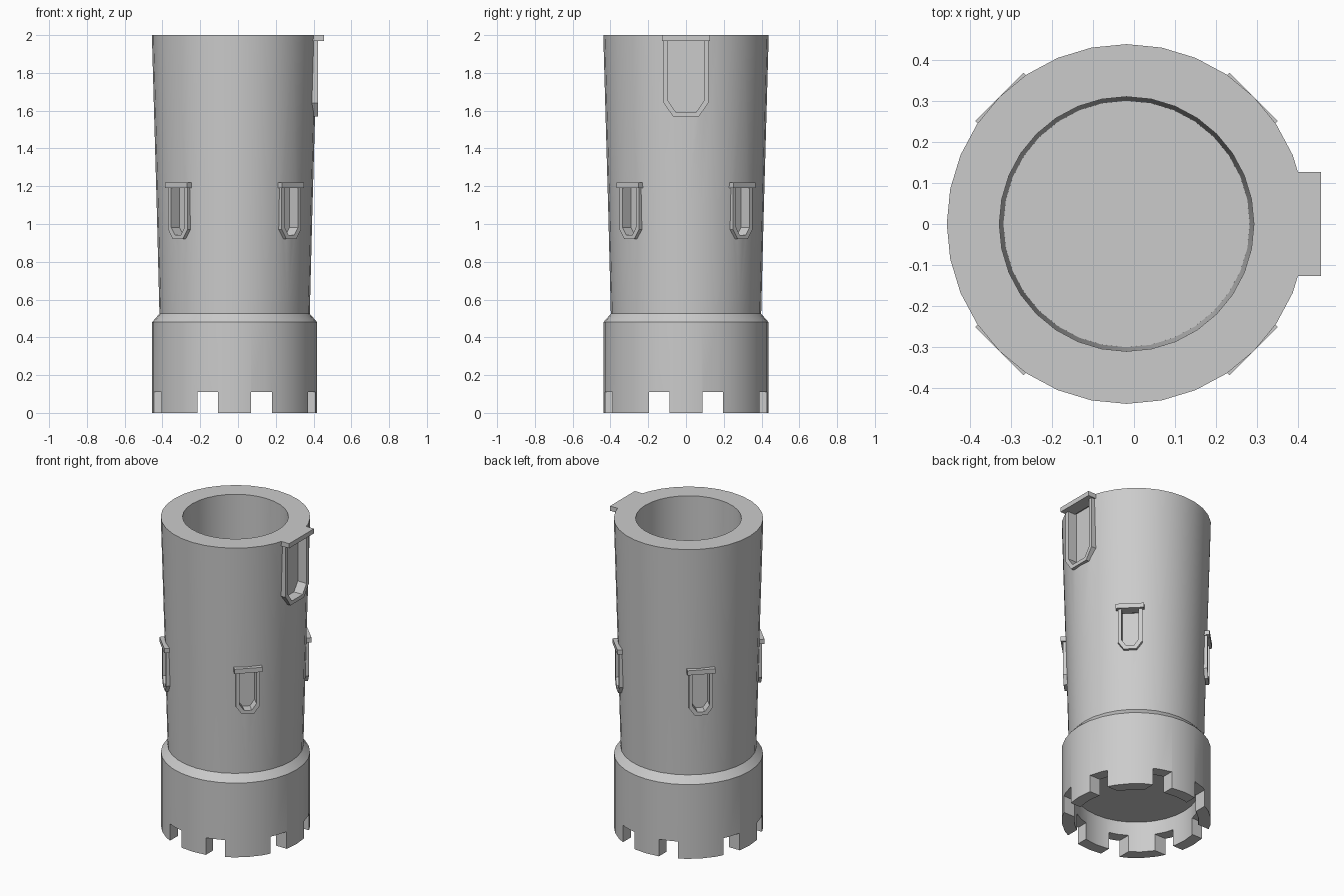
import bpy, bmesh, math
from mathutils import Matrix, Vector

if "Cube" in bpy.data.objects:
    bpy.data.objects.remove(bpy.data.objects["Cube"], do_unlink=True)

CX = -0.018   # tower axis, offset because the door stands proud on one side
SIDES = 32

stone = bpy.data.materials.new("grey stone")
stone.use_nodes = True
stone.diffuse_color = (0.6, 0.6, 0.6, 1)
stone.node_tree.nodes["Principled BSDF"].inputs["Base Color"].default_value = (0.6, 0.6, 0.6, 1)


def finish(bm, name):
    bmesh.ops.recalc_face_normals(bm, faces=bm.faces)
    mesh = bpy.data.meshes.new(name)
    bm.to_mesh(mesh)
    bm.free()
    mesh.materials.append(stone)
    obj = bpy.data.objects.new(name, mesh)
    bpy.context.collection.objects.link(obj)
    return obj


def lathe(name, profile):
    bm = bmesh.new()
    verts = [bm.verts.new((r, 0, z)) for r, z in profile]
    edges = [bm.edges.new(pair) for pair in zip(verts, verts[1:])]
    bmesh.ops.spin(bm, geom=verts + edges, cent=(0, 0, 0), axis=(0, 0, 1),
                   angle=math.tau, steps=SIDES, use_duplicate=False)
    bmesh.ops.remove_doubles(bm, verts=bm.verts, dist=0.0005)
    bm.transform(Matrix.Translation((CX, 0, 0)))
    return finish(bm, name)


def box(name, lo, hi, angle=0):
    lo, hi = Vector(lo), Vector(hi)
    bm = bmesh.new()
    bmesh.ops.create_cube(bm, size=1)
    bm.transform(Matrix.Translation((CX, 0, 0)) @ Matrix.Rotation(angle, 4, 'Z')
                 @ Matrix.Translation((lo + hi) / 2) @ Matrix.Diagonal((*(hi - lo), 1)))
    return finish(bm, name)


def outline(half, z0, z1, cut):
    """Opening with clipped lower corners, as (sideways, z) points."""
    return [(-half, z1), (-half, z0 + cut), (-half + cut * 0.7, z0),
            (half - cut * 0.7, z0), (half, z0 + cut), (half, z1)]


def prism(name, loops, r0, r1, angle):
    """Solid between two radii; with two outlines it becomes a frame."""
    bm = bmesh.new()
    rings = [[bm.verts.new((r, u, z)) for u, z in loop] for loop in loops for r in (r0, r1)]
    pairs = [(0, 1)] if len(loops) == 1 else [(0, 1), (2, 3), (0, 2), (1, 3)]
    n = len(rings[0])
    for a, b in pairs:
        for i in range(n):
            j = (i + 1) % n
            bm.faces.new((rings[a][i], rings[a][j], rings[b][j], rings[b][i]))
    if len(loops) == 1:
        bm.faces.new(rings[0])
        bm.faces.new(rings[1])
    bm.transform(Matrix.Translation((CX, 0, 0)) @ Matrix.Rotation(angle, 4, 'Z'))
    return finish(bm, name)


# Hollow tower: battlement well below, deep round well above
tower = lathe("tower_wall", [
    (0, 0.2), (0.365, 0.2), (0.365, 0), (0.437, 0), (0.437, 0.48), (0.398, 0.525),
    (0.412, 1.08), (0.438, 2), (0.31, 2), (0.3, 0.32), (0, 0.32)])

# Gaps between the battlements
cutters = []
for side in (-1, 1):
    a, b = sorted((side * 0.088, side * 0.197))
    cutters.append(box("gap_cutter", (a, -1, -0.1), (b, 1, 0.11)))
    cutters.append(box("gap_cutter", (-1, a, -0.1), (1, b, 0.11)))


# Framed niche with a lintel
def niche(name, angle, half, z0, z1, cut, rim, wall, front, lintel_half, lintel_front):
    inner = outline(half - rim, z0 + rim, z1 - 0.025, cut * 0.8)
    cutters.append(prism("niche_cutter", [inner], wall - 0.05, 0.6, angle))
    prism(name + "_frame", [outline(half, z0, z1 - 0.003, cut), inner], wall - 0.05, front, angle)
    box(name + "_lintel", (wall - 0.04, -lintel_half, z1 - 0.03),
        (lintel_front, lintel_half, z1), angle)


for k, corner in enumerate(("back_left", "back_right", "front_right", "front_left")):
    niche("window_" + corner, math.radians(45 + 90 * k), 0.072, 0.92, 1.22, 0.05, 0.022,
          0.412, 0.425, 0.083, 0.438)
niche("door", 0, 0.118, 1.57, 2, 0.07, 0.024, 0.43, 0.442, 0.127, 0.473)

# Cut the openings, then drop the cutters
for cutter in cutters:
    mod = tower.modifiers.new("opening", 'BOOLEAN')
    mod.operation, mod.solver, mod.object = 'DIFFERENCE', 'EXACT', cutter
bpy.context.view_layer.objects.active = tower
for mod in list(tower.modifiers):
    bpy.ops.object.modifier_apply(modifier=mod.name)
for cutter in cutters:
    bpy.data.objects.remove(cutter, do_unlink=True)

# Smooth round walls with crisp edges
bpy.ops.object.select_all(action='DESELECT')
tower.select_set(True)
bpy.ops.object.shade_smooth_by_angle(angle=math.radians(30))
